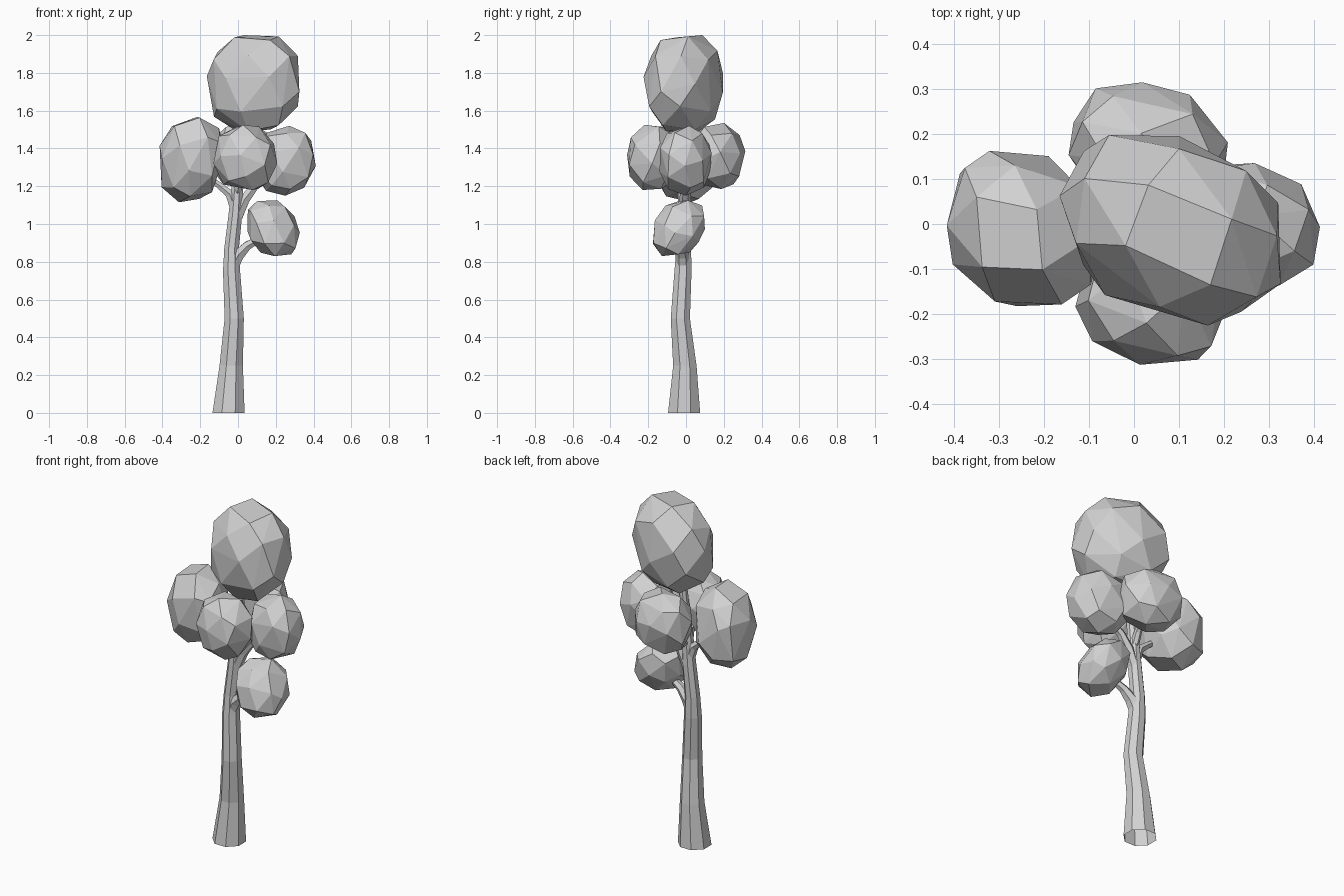
import bpy, bmesh, math, random
from mathutils import Vector, Euler

cube = bpy.data.objects.get("Cube")
if cube:
    bpy.data.objects.remove(cube, do_unlink=True)

grey = bpy.data.materials.new("plain grey")
grey.use_nodes = True
grey.diffuse_color = (0.64, 0.64, 0.64, 1)
grey.node_tree.nodes["Principled BSDF"].inputs["Base Color"].default_value = (0.64, 0.64, 0.64, 1)


def finish(name, bm):
    bmesh.ops.recalc_face_normals(bm, faces=bm.faces)
    mesh = bpy.data.meshes.new(name)
    bm.to_mesh(mesh)
    bm.free()
    mesh.materials.append(grey)
    obj = bpy.data.objects.new(name, mesh)
    bpy.context.collection.objects.link(obj)
    return obj


def leaf_clump(name, low, high, lean, skew, seed, count=27):
    """Faceted, slightly boxy hull fitted between two corners.
    lean tips it in x and y with height, skew slides y with x."""
    rng = random.Random(seed)
    turn = Euler([rng.uniform(0, math.tau) for _ in range(3)]).to_matrix()
    points = []
    for i in range(count):
        z = 1 - (2 * i + 1) / count
        a = i * math.pi * (3 - math.sqrt(5))
        r = math.sqrt(1 - z * z)
        jitter = Vector([rng.uniform(-0.08, 0.08) for _ in range(3)])
        p = (turn @ (Vector((r * math.cos(a), r * math.sin(a), z)) + jitter)).normalized()
        p = Vector([math.copysign(abs(c) ** 0.9, c) for c in p])
        points.append(p + Vector((lean[0] * p.z, lean[1] * p.z + skew * p.x, 0)))
    for k in range(3):
        lo, hi = min(p[k] for p in points), max(p[k] for p in points)
        for p in points:
            p[k] = low[k] + (p[k] - lo) / (hi - lo) * (high[k] - low[k])
    bm = bmesh.new()
    verts = [bm.verts.new(p) for p in points]
    bmesh.ops.convex_hull(bm, input=verts)
    bmesh.ops.dissolve_limit(bm, angle_limit=math.radians(4), verts=bm.verts, edges=bm.edges)
    return finish(name, bm)


def limb(name, path, sides, level=False):
    """Tapered tube along (x, y, z, radius) points, closed at its far end."""
    bm = bmesh.new()
    rings = []
    for i, (x, y, z, r) in enumerate(path):
        before, after = path[max(i - 1, 0)], path[min(i + 1, len(path) - 1)]
        along = Vector(after[:3]) - Vector(before[:3])
        up = Vector((0, 0, 1))
        spin = up.rotation_difference(up if level else along)
        ring = []
        for s in range(sides):
            a = math.tau * (s + 0.5) / sides
            offset = spin @ Vector((r * math.cos(a), r * math.sin(a), 0))
            ring.append(bm.verts.new(Vector((x, y, z)) + offset))
        rings.append(ring)
    for a, b in zip(rings, rings[1:]):
        for s in range(sides):
            t = (s + 1) % sides
            bm.faces.new((a[s], a[t], b[t], b[s]))
    bm.faces.new(rings[-1])
    return finish(name, bm)


# Trunk, open underneath
limb("trunk", [(-0.05, -0.01, 0, 0.092), (-0.036, -0.006, 0.25, 0.067),
               (-0.02, -0.03, 0.5, 0.055), (-0.034, -0.016, 0.75, 0.049),
               (-0.034, -0.012, 0.87, 0.042), (-0.014, -0.01, 1.05, 0.039),
               (-0.005, -0.01, 1.18, 0.034), (0.03, -0.01, 1.53, 0.022)], 8, level=True)

# Branches reaching into each clump
limb("low_branch", [(-0.04, -0.015, 0.75, 0.038), (0.0, -0.02, 0.835, 0.036),
                    (0.05, -0.025, 0.885, 0.026), (0.16, -0.04, 0.95, 0.014)], 6)
limb("left_branch", [(-0.005, -0.01, 1.04, 0.034), (0.035, -0.005, 1.13, 0.031),
                     (0.09, 0, 1.2, 0.024), (0.24, 0, 1.32, 0.012)], 6)
limb("right_branch", [(-0.015, -0.01, 1.08, 0.03), (-0.045, -0.01, 1.16, 0.026),
                      (-0.1, -0.01, 1.205, 0.02), (-0.23, -0.01, 1.3, 0.012)], 6)
limb("front_branch", [(-0.005, -0.01, 1.15, 0.026), (0.005, -0.05, 1.23, 0.021),
                      (0.03, -0.15, 1.32, 0.012)], 6)
limb("back_branch", [(-0.005, -0.01, 1.15, 0.026), (0.005, 0.04, 1.23, 0.021),
                     (0.03, 0.15, 1.32, 0.012)], 6)

# Leaf clumps
leaf_clump("top_leaves", (-0.165, -0.225, 1.485), (0.325, 0.197, 2.0), (0.04, 0.03), -0.22, 3, 30)
leaf_clump("right_leaves", (-0.415, -0.182, 1.115), (-0.07, 0.162, 1.567), (0.1, -0.1), -0.15, 5)
leaf_clump("left_leaves", (0.09, -0.14, 1.15), (0.412, 0.135, 1.52), (0.05, 0), -0.12, 8)
leaf_clump("front_leaves", (-0.13, -0.312, 1.18), (0.208, -0.03, 1.525), (0, 0), -0.12, 11)
leaf_clump("back_leaves", (-0.145, 0.03, 1.185), (0.208, 0.314, 1.535), (0, 0), -0.15, 14)
leaf_clump("low_leaves", (0.05, -0.175, 0.83), (0.327, 0.1, 1.125), (-0.2, 0.25), 0.08, 17)
